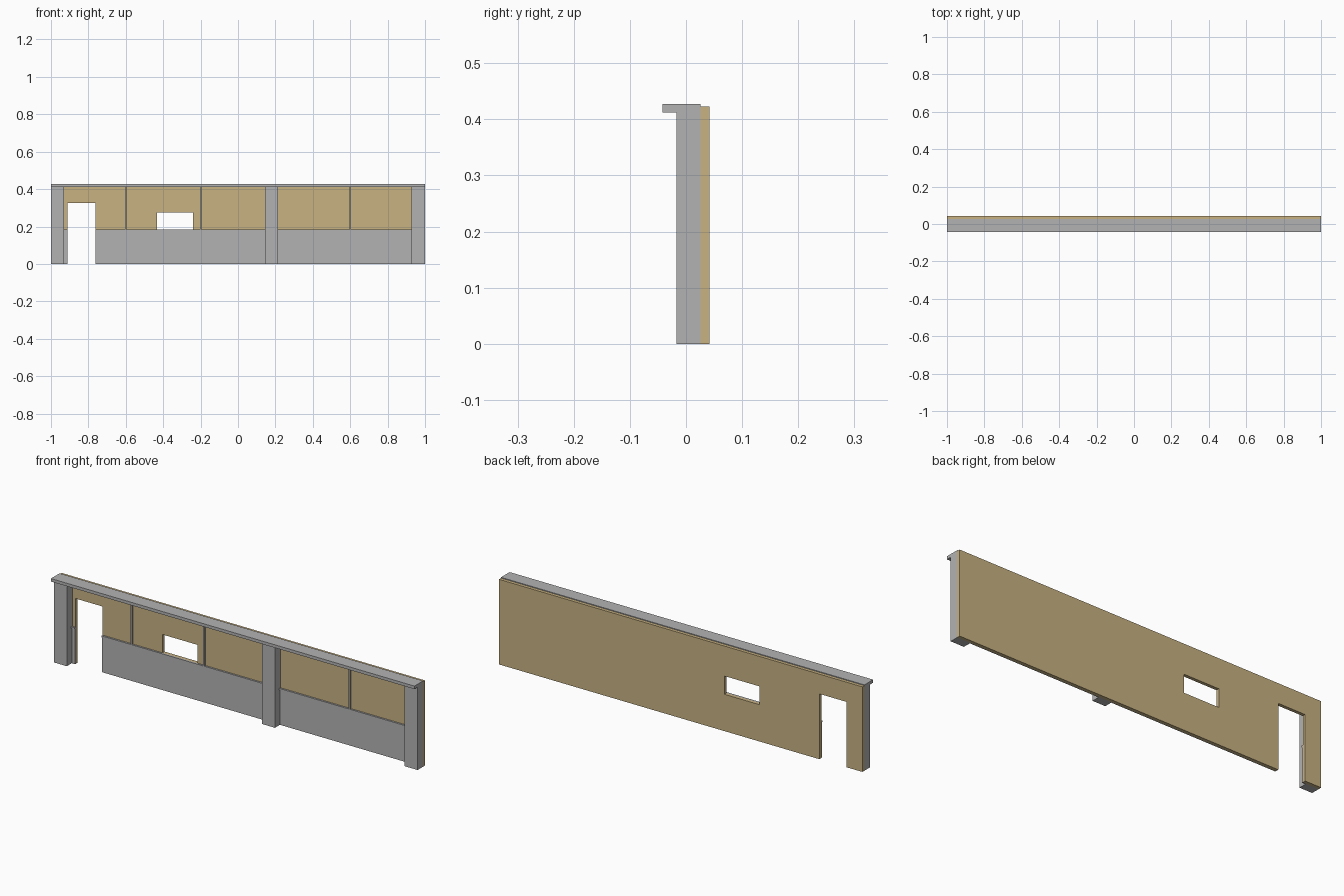
import bpy

cube = bpy.data.objects.get("Cube")
if cube:
    bpy.data.objects.remove(cube, do_unlink=True)


def material(name, rgb):
    mat = bpy.data.materials.new(name)
    mat.use_nodes = True
    mat.diffuse_color = (*rgb, 1)
    mat.node_tree.nodes["Principled BSDF"].inputs["Base Color"].default_value = (*rgb, 1)
    return mat


def box(name, xs, ys, zs, mat):
    """Axis-aligned box from its (min, max) on each axis."""
    bpy.ops.mesh.primitive_cube_add(size=1)
    ob = bpy.context.object
    ob.name = name
    for v in ob.data.vertices:
        v.co = [a + (b - a) * (c + 0.5) for (a, b), c in zip((xs, ys, zs), v.co)]
    ob.data.materials.append(mat)
    return ob


def cut(target, cutter):
    """Cut an opening through the target and discard the cutter."""
    mod = target.modifiers.new("opening", "BOOLEAN")
    mod.operation = "DIFFERENCE"
    mod.solver = "EXACT"
    mod.object = cutter
    bpy.context.view_layer.objects.active = target
    bpy.ops.object.modifier_apply(modifier=mod.name)
    bpy.data.objects.remove(cutter, do_unlink=True)


grey = material("concrete grey", (0.45, 0.45, 0.45))
tan = material("plaster tan", (0.578, 0.445, 0.223))

WALL_FRONT, WALL_BACK = 0.026, 0.042
PANEL_FRONT, TRIM_FRONT = 0.022, 0.017
DOOR = (-0.912, -0.763)
CAP_BOTTOM, RAIL_BOTTOM, RAIL_TOP = 0.412, 0.175, 0.183

# Plaster wall with a doorway and a window opening
wall = box("wall", (-1, 1), (WALL_FRONT, WALL_BACK), (0, 0.423), tan)
cut(wall, box("door_cutter", DOOR, (-0.1, 0.1), (-0.1, 0.325), tan))
cut(wall, box("window_cutter", (-0.434, -0.241), (-0.1, 0.1), (RAIL_TOP, 0.274), tan))

# Lower panelling and its top rail on each side of the doorway
for side, span in (("right", (-0.95, DOOR[0])), ("left", (DOOR[1], 0.95))):
    box("lower_panel_" + side, span, (PANEL_FRONT, WALL_FRONT), (0, RAIL_BOTTOM), grey)
    box("rail_" + side, span, (TRIM_FRONT, WALL_FRONT), (RAIL_BOTTOM, RAIL_TOP), grey)

# Thin upright battens between the rail and the cap
for i, x in enumerate((-0.6, -0.2, 0.6)):
    box(f"batten_{i + 1}", (x - 0.004, x + 0.004), (TRIM_FRONT, WALL_FRONT),
        (RAIL_TOP, CAP_BOTTOM), grey)

# Pillars
for name, span in (("right", (-1, -0.93)), ("middle", (0.145, 0.215)), ("left", (0.927, 1))):
    box("pillar_" + name, span, (-0.017, WALL_FRONT), (0, CAP_BOTTOM), grey)

# Overhanging cap along the top
box("cap", (-1, 1), (-0.042, WALL_FRONT), (CAP_BOTTOM, 0.427), grey)
